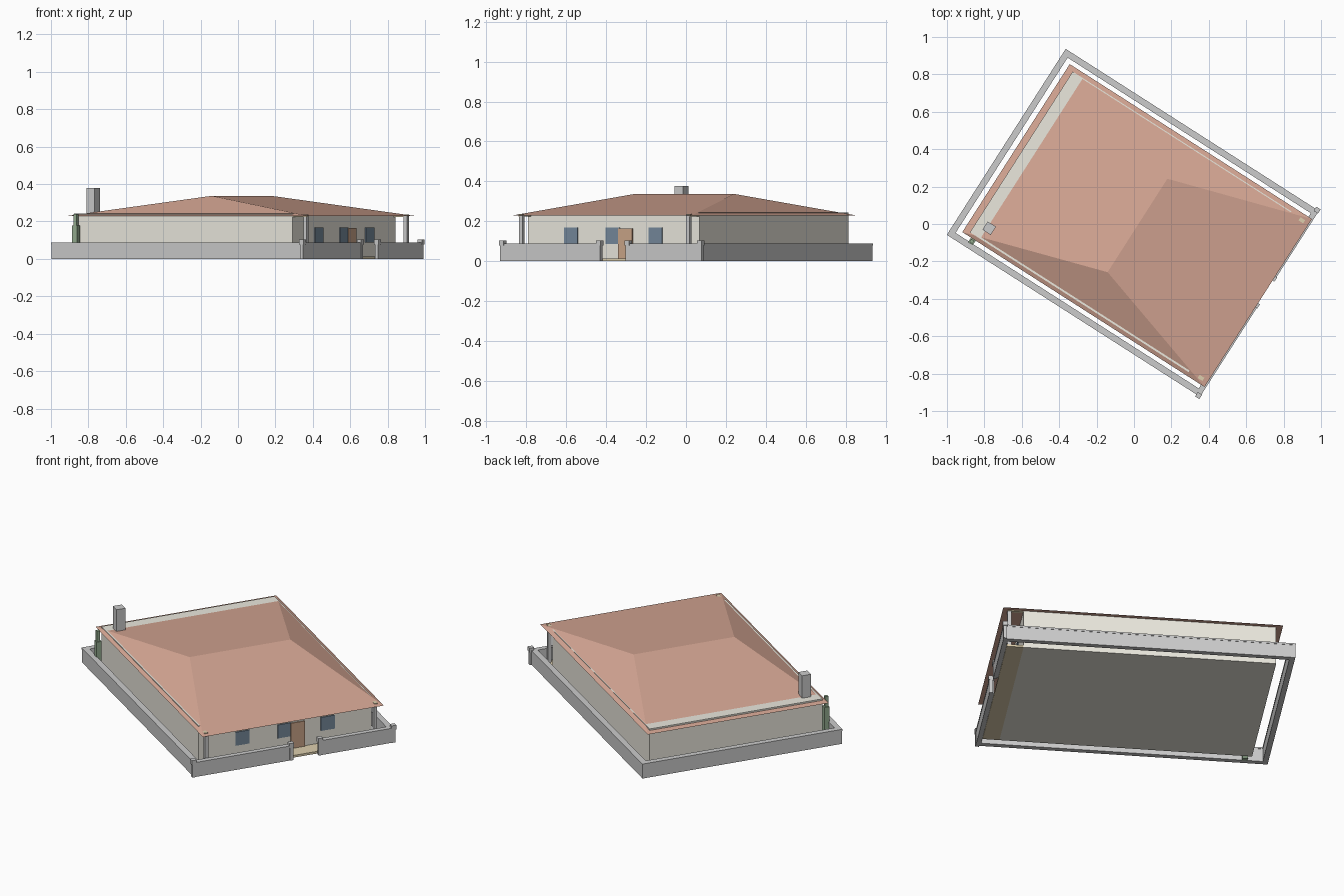
import bpy, bmesh, math

if "Cube" in bpy.data.objects:
    bpy.data.objects.remove(bpy.data.objects["Cube"])

ANGLE = math.radians(-32.6)   # whole plot is turned; parts are laid out in plot axes


def material(name, rgb):
    m = bpy.data.materials.new(name)
    m.diffuse_color = (*rgb, 1)
    m.use_nodes = True
    m.node_tree.nodes["Principled BSDF"].inputs["Base Color"].default_value = m.diffuse_color
    return m


CREAM = material("cream_wall", (0.83, 0.81, 0.73))
TILE = material("terracotta", (0.68, 0.39, 0.30))
GLASS = material("dark_glass", (0.18, 0.25, 0.33))
WOOD = material("door_wood", (0.60, 0.38, 0.25))
SAND = material("sand_floor", (0.72, 0.62, 0.42))
GREEN = material("leaf_green", (0.30, 0.42, 0.28))


def finish(name, bm, mat):
    bmesh.ops.recalc_face_normals(bm, faces=bm.faces)
    me = bpy.data.meshes.new(name)
    bm.to_mesh(me)
    bm.free()
    ob = bpy.data.objects.new(name, me)
    bpy.context.collection.objects.link(ob)
    ob.rotation_euler.z = ANGLE
    if mat:
        me.materials.append(mat)
    return ob


def box(name, x, y, z, mat=None):
    """Box from (low, high) ranges on each plot axis."""
    bm = bmesh.new()
    bmesh.ops.create_cube(bm, size=1)
    for v in bm.verts:
        v.co = [r[0] if c < 0 else r[1] for c, r in zip(v.co, (x, y, z))]
    return finish(name, bm, mat)


def pillar(name, x, y, w, z0, z1, mat=None):
    return box(name, (x - w / 2, x + w / 2), (y - w / 2, y + w / 2), (z0, z1), mat)


# House body, porch floor and chimney
box("house_walls", (-0.715, 0.673), (-0.51, 0.51), (0, 0.243), CREAM)
box("porch_floor", (0.673, 0.766), (-0.51, 0.51), (0, 0.013), SAND)
pillar("chimney", -0.64, -0.436, 0.052, 0.22, 0.378)

# Hipped roof
bm = bmesh.new()
eave = [bm.verts.new((x, y, 0.229)) for x, y in
        ((-0.75, -0.531), (0.787, -0.531), (0.787, 0.535), (-0.75, 0.535))]
r0, r1 = [bm.verts.new((0.02, y, 0.337)) for y in (-0.293, 0.3)]
a, b, c, d = eave
for f in ((a, b, r0), (b, c, r1, r0), (c, d, r1), (d, a, r0, r1), (d, c, b, a)):
    bm.faces.new(f)
finish("hipped_roof", bm, TILE)

# Porch columns with side beams
for side, s in (("left", -1), ("right", 1)):
    pillar(f"porch_column_{side}", 0.75, s * 0.497, 0.02, 0.013, 0.232)
    box(f"porch_beam_{side}", (0.673, 0.76), sorted((s * 0.49, s * 0.51)), (0.225, 0.237), SAND)

# Windows and door on the front wall
for i, y in enumerate((-0.252, -0.004, 0.251)):
    box(f"window_{i + 1}", (0.668, 0.678), (y - 0.041, y + 0.041), (0.087, 0.168), GLASS)
box("front_door", (0.668, 0.68), (0.031, 0.114), (0.013, 0.165), WOOD)

# Garden wall with coping, open at the gate
runs = {
    "back": ((-0.81, -0.78), (-0.586, 0.59)),
    "left": ((-0.78, 0.793), (-0.586, -0.556)),
    "right": ((-0.78, 0.793), (0.56, 0.59)),
    "front_left": ((0.767, 0.793), (-0.556, -0.012)),
    "front_right": ((0.767, 0.793), (0.158, 0.56)),
}
for side, (x, y) in runs.items():
    box(f"garden_wall_{side}", x, y, (0, 0.078))
    o = 0.002
    box(f"garden_coping_{side}", (x[0] - o, x[1] + o), (y[0] - o, y[1] + o), (0.078, 0.088))

# Gate and corner posts with caps
for i, y in enumerate((-0.587, -0.012, 0.158, 0.59)):
    pillar(f"wall_post_{i + 1}", 0.785, y, 0.02, 0, 0.08)
    pillar(f"wall_post_cap_{i + 1}", 0.785, y, 0.027, 0.078, 0.104)

# Stepped shrub beside the house
pillar("shrub_lower", -0.68, -0.545, 0.03, 0, 0.178, GREEN)
pillar("shrub_upper", -0.68, -0.545, 0.019, 0.178, 0.24, GREEN)
